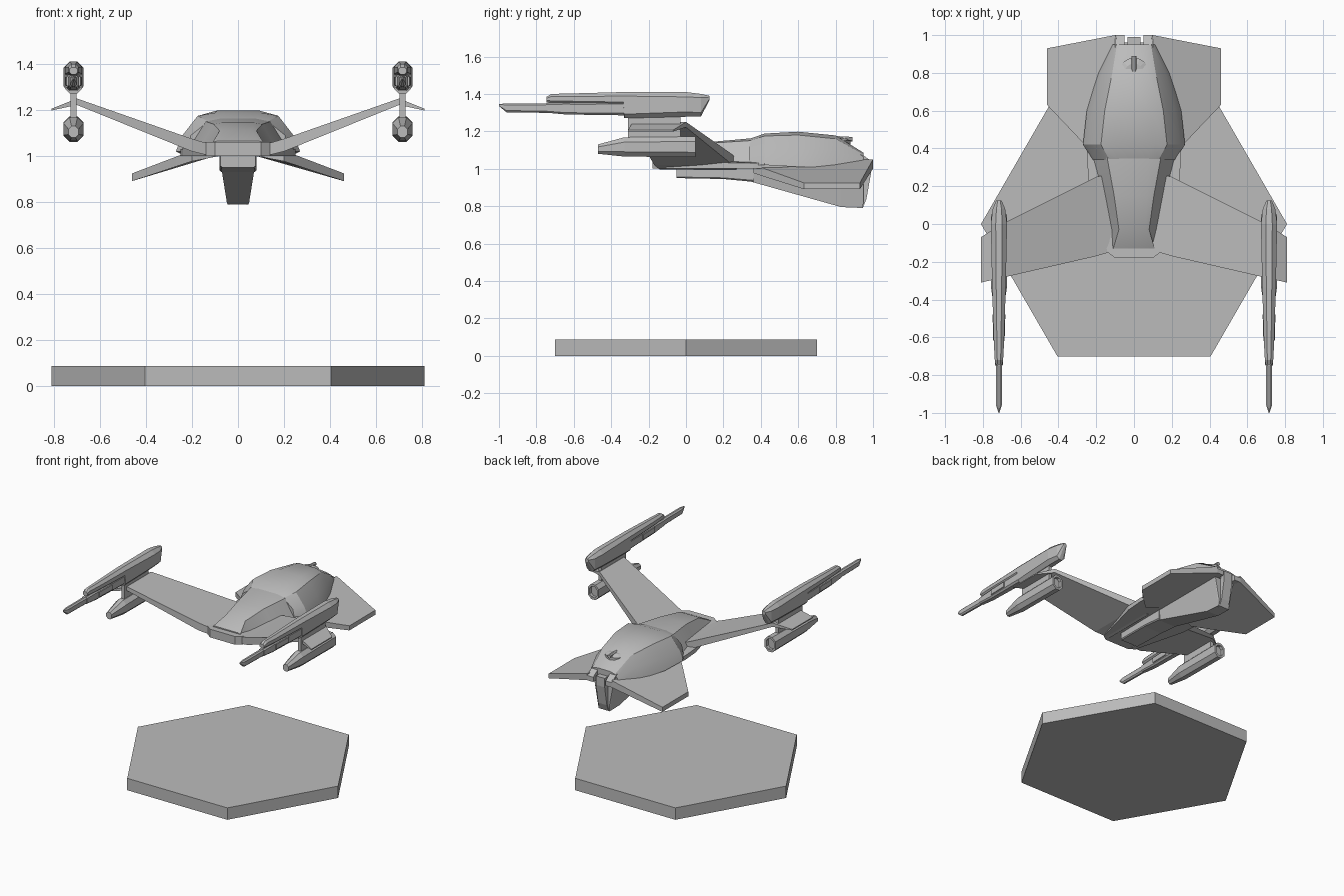
import bpy
import bmesh
import math

cube = bpy.data.objects.get("Cube")
if cube:
    bpy.data.objects.remove(cube)

grey = bpy.data.materials.new("plain grey")
grey.use_nodes = True
grey.diffuse_color = (0.5, 0.5, 0.5, 1)
grey.node_tree.nodes["Principled BSDF"].inputs["Base Color"].default_value = (0.5, 0.5, 0.5, 1)


def loft(name, rings, mirror=False, smooth=False):
    """Skin a list of equal-length rings and cap both ends."""
    bm = bmesh.new()
    rows = [[bm.verts.new(p) for p in ring] for ring in rings]
    n = len(rows[0])
    for a, b in zip(rows, rows[1:]):
        for i in range(n):
            j = (i + 1) % n
            bm.faces.new((a[i], a[j], b[j], b[i]))
    bm.faces.new(rows[0])
    bm.faces.new(rows[-1])
    bmesh.ops.remove_doubles(bm, verts=bm.verts, dist=0.0005)
    bmesh.ops.recalc_face_normals(bm, faces=bm.faces)
    mesh = bpy.data.meshes.new(name)
    bm.to_mesh(mesh)
    bm.free()
    mesh.materials.append(grey)
    obj = bpy.data.objects.new(name, mesh)
    bpy.context.collection.objects.link(obj)
    if mirror:
        obj.modifiers.new("mirror", "MIRROR").use_mirror_merge = False
    if smooth:
        bpy.ops.object.select_all(action="DESELECT")
        obj.select_set(True)
        bpy.context.view_layer.objects.active = obj
        bpy.ops.object.shade_smooth_by_angle(angle=math.radians(28))
    return obj


def chamfered(x, y, w, low, high, cut=0.3):
    """Eight-sided section across y, with half width w."""
    c = min(w, (high - low) / 2) * cut * 2
    half = [(w - c, low), (w, low + c), (w, high - c), (w - c, high)]
    return [(x + a, y, z) for a, z in half] + [(x - a, y, z) for a, z in reversed(half)]


def beam(name, x, stations, cut=0.3):
    return loft(name, [chamfered(x, *s, cut) for s in stations], mirror=x > 0)


def shell(y, half):
    """Symmetric section across y from the right-hand half points."""
    return [(x, y, z) for x, z in half] + [(-x, y, z) for x, z in reversed(half)]


def plate(name, outline, low, high, mirror=False):
    """Plan outline between two height rules."""
    return loft(name, [[(x, y, f(x, y)) for x, y in outline] for f in (low, high)], mirror)


# Hexagonal stand
hexagon = [(0.81 * math.cos(k * math.pi / 3), 0.81 * math.sin(k * math.pi / 3)) for k in range(6)]
plate("stand", hexagon, lambda x, y: 0, lambda x, y: 0.087)

# Flat hull rim under the cockpit
rim = [(0.1, -0.18), (0.14, -0.15), (0.2, 0.08), (0.24, 0.23), (0.25, 0.36), (0.24, 0.5), (0.12, 0.96)]
rim += [(-x, y) for x, y in reversed(rim)]
plate("hull_rim", rim, lambda x, y: 1.0,
      lambda x, y: 1.06 - 0.03 * min(1, max(0, (y + 0.15) / 0.4)))

# Cockpit canopy: base, shoulder and roof points of each section
loft("cockpit", [
    shell(-0.13, [(0.11, 1.03), (0.11, 1.06), (0.09, 1.065)]),
    shell(-0.03, [(0.13, 1.03), (0.08, 1.11), (0.06, 1.115)]),
    shell(0.15, [(0.17, 1.03), (0.105, 1.138), (0.07, 1.145)]),
    shell(0.34, [(0.215, 1.03), (0.14, 1.15), (0.08, 1.162)]),
    shell(0.44, [(0.22, 1.03), (0.15, 1.15), (0.08, 1.162)]),
], smooth=True)

# Rear fuselage with flared front lip
loft("rear_fuselage", [
    shell(0.34, [(0.22, 1.02), (0.205, 1.09), (0.13, 1.15), (0.08, 1.16)]),
    shell(0.42, [(0.27, 1.02), (0.245, 1.085), (0.175, 1.175), (0.1, 1.188)]),
    shell(0.6, [(0.25, 1.01), (0.22, 1.09), (0.155, 1.18), (0.09, 1.198)]),
    shell(0.8, [(0.19, 1.01), (0.165, 1.09), (0.115, 1.16), (0.07, 1.178)]),
    shell(0.95, [(0.125, 1.0), (0.11, 1.05), (0.09, 1.075), (0.05, 1.085)]),
], smooth=True)

# Rear deck prongs and the sloped brackets beside the tail
loft("tail_prong", [
    [(0.05, y, 1.0), (0.1, y, 1.0), (0.1, y, z), (0.05, y, z)]
    for y, z in ((0.8, 1.12), (0.95, 1.07), (1.0, 1.035))], mirror=True)

# Keel and tail post
beam("keel", 0, [(-0.05, 0.075, 0.95, 1.01), (0.2, 0.08, 0.945, 1.01), (0.36, 0.08, 0.93, 1.01)], 0.1)
loft("keel_rear", [shell(y, [(w, low), (0.08, 1.01)]) for y, w, low in
                   ((0.34, 0.07, 0.933), (0.83, 0.048, 0.795), (0.945, 0.045, 0.79), (0.95, 0.045, 0.83))])
loft("tail_post", [
    [(-0.035, a, z), (0.035, a, z), (0.035, b, z), (-0.035, b, z)]
    for a, b, z in ((0.92, 0.945, 0.79), (0.92, 0.965, 0.84), (0.92, 0.99, 0.98), (0.92, 0.99, 1.045))])

# Tail turret: half dome, barrel and knob
loft("turret_base", [
    [(r * math.cos(k * math.pi / 8), 0.8 + r * math.sin(k * math.pi / 8), z) for k in range(9)]
    for r, z in ((0.08, 1.1), (0.08, 1.15), (0.05, 1.165))])
beam("turret_gun", 0, [(0.8, 0.012, 1.15, 1.175), (0.89, 0.012, 1.145, 1.17)])

# Drooping rear stabilizers
fin = [(0.08, 0.4), (0.2, 0.36), (0.27, 0.43), (0.46, 0.63), (0.46, 0.93), (0.1, 1.0), (0.08, 0.95)]
plate("stabilizer", fin, lambda x, y: 1.0 - 0.33 * max(0, x - 0.13),
      lambda x, y: 1.05 - 0.38 * max(0, x - 0.13), mirror=True)

# Raised main wings, folded down beyond the guns
loft("wing", [
    [(x, front, low), (x, back, low), (x, back, high), (x, front, high)]
    for x, front, back, low, high in (
        (0.1, -0.14, 0.27, 0.995, 1.045), (0.2, -0.17, 0.25, 1.02, 1.075),
        (0.7, -0.285, 0.0, 1.222, 1.25), (0.81, -0.31, -0.07, 1.198, 1.206))], mirror=True)

# Wing-tip guns: upper pod, housing, barrel, pylon and lower pod
GUN = 0.715
beam("gun_pod", GUN, [
    (-0.745, 0.018, 1.355, 1.385), (-0.72, 0.022, 1.35, 1.4), (-0.63, 0.027, 1.345, 1.402),
    (-0.335, 0.036, 1.335, 1.41), (-0.33, 0.036, 1.27, 1.41), (0.0, 0.043, 1.278, 1.41),
    (0.08, 0.033, 1.28, 1.4), (0.125, 0.014, 1.365, 1.39)])
beam("gun_housing", GUN, [
    (-0.75, 0.02, 1.3, 1.35), (-0.64, 0.024, 1.29, 1.355), (-0.3, 0.032, 1.285, 1.36)], 0.2)
beam("housing_panel", GUN, [(-0.62, 0.03, 1.305, 1.345), (-0.48, 0.034, 1.305, 1.345)], 0.05)
beam("gun_barrel", GUN, [
    (-1.0, 0.002, 1.335, 1.345), (-0.96, 0.015, 1.302, 1.35), (-0.7, 0.016, 1.298, 1.35)])
beam("gun_pylon", GUN, [(-0.31, 0.012, 1.15, 1.29), (-0.03, 0.012, 1.15, 1.29)], 0.05)
beam("lower_pod", GUN, [
    (-0.47, 0.022, 1.08, 1.13), (-0.33, 0.043, 1.065, 1.168), (0.05, 0.043, 1.062, 1.172),
    (0.05, 0.03, 1.078, 1.156), (0.03, 0.028, 1.08, 1.154)])
